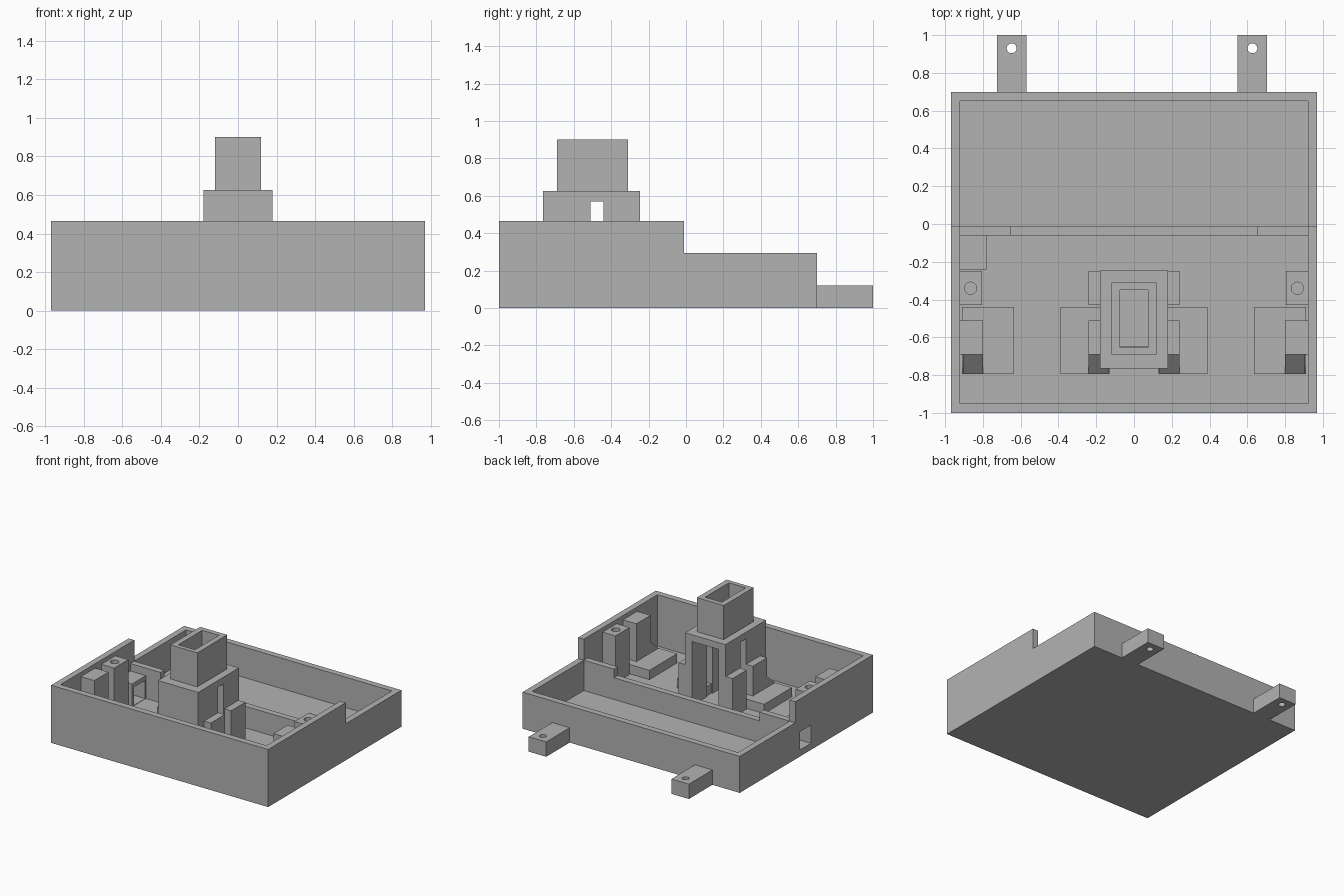
import bpy, bmesh
from mathutils import Matrix, Vector

cube = bpy.data.objects.get("Cube")
if cube:
    bpy.data.objects.remove(cube, do_unlink=True)

grey = bpy.data.materials.new("plain grey")
grey.use_nodes = True
colour = (0.45, 0.45, 0.45, 1)
grey.diffuse_color = colour
grey.node_tree.nodes["Principled BSDF"].inputs["Base Color"].default_value = colour


def finish(name, bm):
    bmesh.ops.recalc_face_normals(bm, faces=bm.faces)
    mesh = bpy.data.meshes.new(name)
    bm.to_mesh(mesh)
    bm.free()
    mesh.materials.append(grey)
    obj = bpy.data.objects.new(name, mesh)
    bpy.context.collection.objects.link(obj)
    return obj


def box(name, x, y, z):
    """Box from (low, high) ranges, in either order."""
    bm = bmesh.new()
    size = [abs(r[1] - r[0]) for r in (x, y, z)]
    centre = Vector([(r[0] + r[1]) / 2 for r in (x, y, z)])
    bmesh.ops.create_cube(bm, size=1, matrix=Matrix.Translation(centre) @ Matrix.Diagonal((*size, 1)))
    return finish(name, bm)


def rod(name, x, y, z, radius):
    """Upright cylinder."""
    bm = bmesh.new()
    bmesh.ops.create_cone(bm, cap_ends=True, segments=32, radius1=radius, radius2=radius,
                          depth=z[1] - z[0], matrix=Matrix.Translation((x, y, sum(z) / 2)))
    return finish(name, bm)


def prism(name, x, profile):
    """Extrude a (y, z) profile across an x range."""
    bm = bmesh.new()
    face = bm.faces.new([bm.verts.new((x[0], y, z)) for y, z in profile])
    new = bmesh.ops.extrude_face_region(bm, geom=[face])["geom"]
    verts = [v for v in new if isinstance(v, bmesh.types.BMVert)]
    bmesh.ops.translate(bm, verts=verts, vec=(x[1] - x[0], 0, 0))
    return finish(name, bm)


def cut(obj, *cutters):
    for cutter in cutters:
        mod = obj.modifiers.new("cut", "BOOLEAN")
        mod.operation = "DIFFERENCE"
        mod.solver = "EXACT"
        mod.object = cutter
        bpy.context.view_layer.objects.active = obj
        bpy.ops.object.modifier_apply(modifier=mod.name)
        bpy.data.objects.remove(cutter, do_unlink=True)


W, T, FLOOR = 0.97, 0.05, 0.05
HIGH, LOW = 0.465, 0.295
FRONT, STEP, BACK = -1.0, -0.01, 0.7
inner = (-W + T, W - T)
sunk = FLOOR - 0.01

# Stepped tray with two compartments and a notched divider
tray = prism("tray", (-W, W), [(FRONT, 0), (BACK, 0), (BACK, LOW), (STEP, LOW), (STEP, HIGH), (FRONT, HIGH)])
cut(tray,
    box("cutter", inner, (FRONT + T, STEP - T), (FLOOR, 1)),
    box("cutter", inner, (STEP, BACK - T), (FLOOR, 1)),
    box("cutter", inner, (STEP - T - 0.01, STEP + 0.01), (LOW, 1)),
    box("cutter", (-0.65, 0.65), (STEP - T - 0.01, STEP + 0.01), (0.225, 1)))


# Cable port through the side wall and its frame
def port_cutter():
    return box("cutter", (-1.1, -0.7), (-0.21, -0.07), (FLOOR + 0.003, 0.2))


cut(tray, port_cutter())
port = box("port_frame", (-W + T - 0.01, -0.78), (-0.24, -0.055), (sunk, 0.235))
cut(port, port_cutter())

# Rear mounting tabs
for side, x in (("right", -0.648), ("left", 0.627)):
    tab = box(side + "_mounting_tab", (x - 0.078, x + 0.078), (BACK - 0.01, 1), (0, 0.12))
    cut(tab, rod("cutter", x, 0.93, (-0.1, 0.3), 0.026))

# Central tower: wide base open at the back, cross slot, narrow sleeve
tower = box("tower_base", (-0.18, 0.18), (-0.765, -0.245), (sunk, 0.625))
cut(tower,
    box("cutter", (-0.12, 0.12), (-0.645, -0.2), (0, 0.57)),
    box("cutter", (-0.3, 0.3), (-0.51, -0.44), (0, 0.57)),
    box("cutter", (-0.075, 0.075), (-0.655, -0.35), (0.5, 0.7)))
sleeve = box("tower_sleeve", (-0.12, 0.12), (-0.69, -0.31), (0.62, 0.9))
cut(sleeve, box("cutter", (-0.075, 0.075), (-0.655, -0.35), (0.5, 1)))

# Brackets, mirrored to both sides
for side, s in (("right", -1), ("left", 1)):
    # Outer posts against the side wall, the rear one with a screw hole
    post = box(side + "_screw_post", (s * 0.805, s * 0.93), (-0.43, -0.25), (sunk, 0.43))
    cut(post, rod("cutter", s * 0.865, -0.34, (0.2, 0.6), 0.032))
    box(side + "_outer_post", (s * 0.8, s * 0.93), (-0.69, -0.51), (sunk, 0.43))
    # Inner posts against the tower
    for place, y in (("rear", (-0.43, -0.25)), ("front", (-0.69, -0.51))):
        box(f"{side}_inner_{place}_post", (s * 0.17, s * 0.24), y, (sunk, 0.365))
    # Low blocks with sloped gussets in front of the posts
    for place, block, gusset in (("outer", (0.635, 0.91), (0.8, 0.905)),
                                 ("inner", (0.13, 0.39), (0.135, 0.24))):
        box(f"{side}_{place}_block", (s * block[0], s * block[1]), (-0.795, -0.44), (sunk, 0.125))
        prism(f"{side}_{place}_gusset", (s * gusset[0], s * gusset[1]),
              [(-0.685, 0.11), (-0.685, 0.215), (-0.69, 0.215), (-0.794, 0.125), (-0.794, 0.11)])
